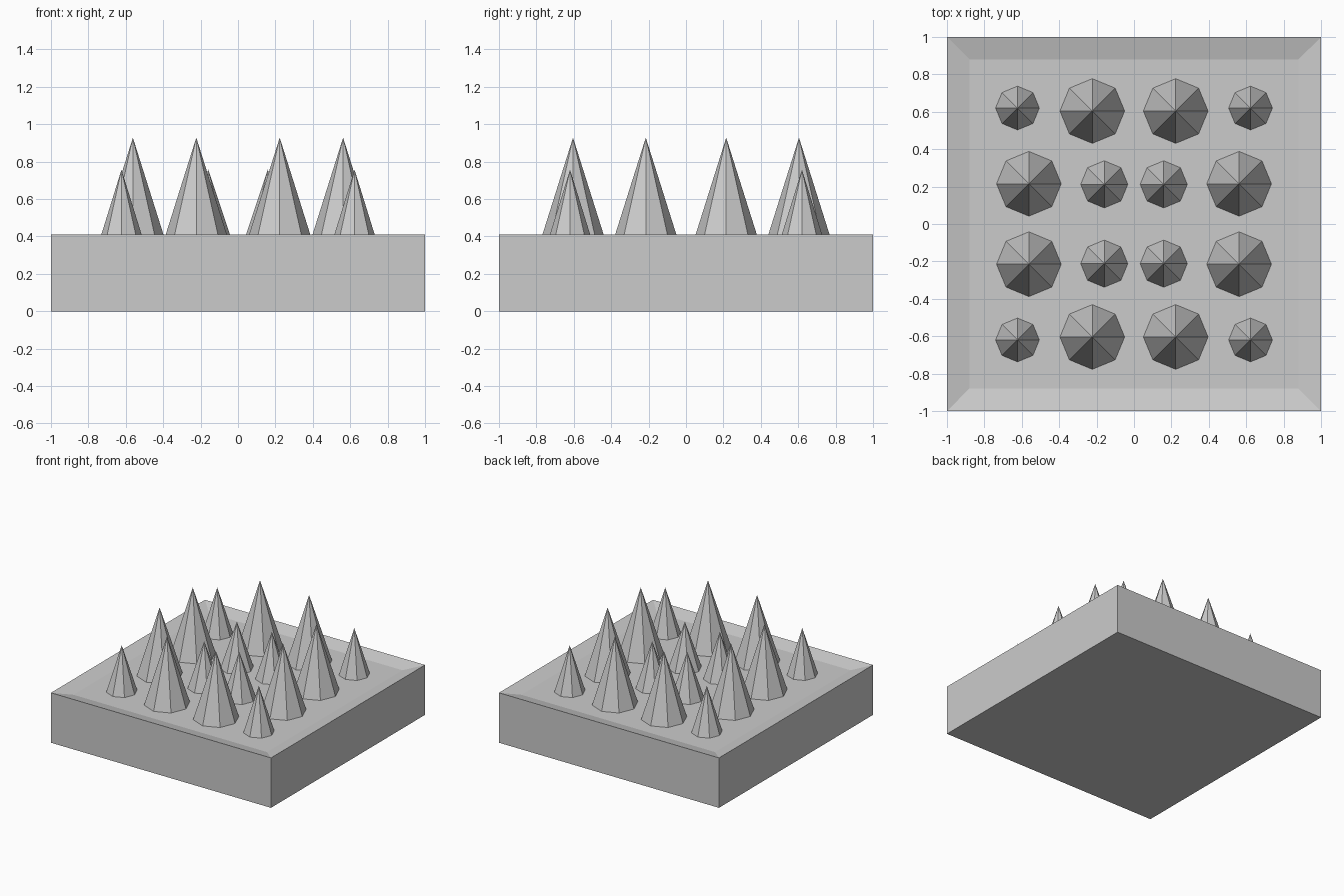
import bpy
import bmesh
from math import pi
from mathutils import Matrix

cube = bpy.data.objects.get("Cube")
if cube:
    bpy.data.objects.remove(cube, do_unlink=True)

GREY = (0.6, 0.6, 0.6, 1)
grey = bpy.data.materials.new("light_grey")
grey.use_nodes = True
grey.diffuse_color = GREY
grey.node_tree.nodes["Principled BSDF"].inputs["Base Color"].default_value = GREY

RIM_Z, FLOOR_Z, FLOOR_HALF = 0.41, 0.38, 0.83


def add_object(name, bm):
    mesh = bpy.data.meshes.new(name)
    bm.to_mesh(mesh)
    bm.free()
    mesh.materials.append(grey)
    obj = bpy.data.objects.new(name, mesh)
    bpy.context.collection.objects.link(obj)
    return obj


# Base block with a shallow, sloped-edge recess in its top
bm = bmesh.new()
bmesh.ops.create_cube(bm, size=1, matrix=Matrix.Translation((0, 0, RIM_Z / 2))
                      @ Matrix.Diagonal((2, 2, RIM_Z, 1)))
top = [f for f in bm.faces if f.normal.z > 0.9]
bmesh.ops.inset_region(bm, faces=top, thickness=1 - FLOOR_HALF)
for v in top[0].verts:
    v.co.z = FLOOR_Z
add_object("base_block", bm)


# Eight-sided spikes, one of each kind per quadrant
def spike(name, x, y, radius, tip_z):
    height = tip_z - FLOOR_Z
    bm = bmesh.new()
    bmesh.ops.create_cone(bm, cap_ends=True, segments=8, radius1=radius, radius2=0,
                          depth=height,
                          matrix=Matrix.Translation((0, 0, height / 2)))
    bmesh.ops.remove_doubles(bm, verts=bm.verts, dist=0.0001)
    # Keep corners on the x and y axes
    if not any(abs(v.co.y) < 0.001 and v.co.x > 0.01 for v in bm.verts):
        bmesh.ops.rotate(bm, verts=bm.verts, matrix=Matrix.Rotation(pi / 8, 3, "Z"))
    add_object(name, bm).location = (x, y, FLOOR_Z)


KINDS = [
    ("corner_spike", 0.623, 0.62, 0.117, 0.757),
    ("inner_spike", 0.159, 0.212, 0.126, 0.757),
    ("tall_side_spike", 0.562, 0.215, 0.173, 0.928),
    ("tall_end_spike", 0.223, 0.604, 0.173, 0.928),
]
for kind, x, y, radius, tip in KINDS:
    for sx, side in ((1, "left"), (-1, "right")):
        for sy, end in ((-1, "front"), (1, "back")):
            spike(f"{kind}_{end}_{side}", sx * x, sy * y, radius, tip)
